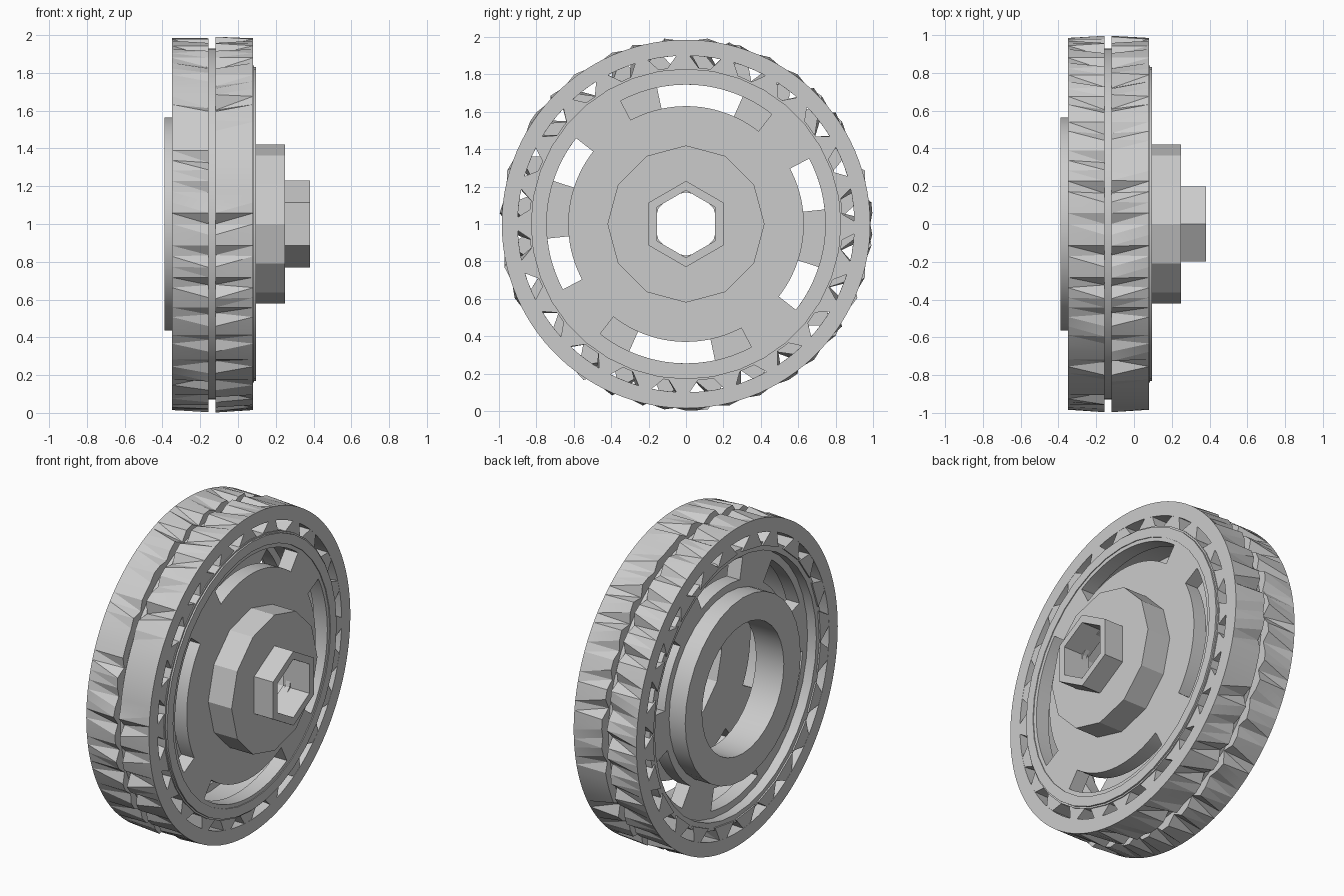
import bpy, bmesh, math, random
from mathutils import Vector

cube = bpy.data.objects.get("Cube")
if cube:
    bpy.data.objects.remove(cube, do_unlink=True)

grey = bpy.data.materials.new("light grey")
grey.use_nodes = True
grey.diffuse_color = (0.6, 0.6, 0.6, 1)
grey.node_tree.nodes["Principled BSDF"].inputs["Base Color"].default_value = (0.6, 0.6, 0.6, 1)


def polar(x, r, deg):
    """Point on the wheel: the axle runs along x, angle measured from the top."""
    a = math.radians(deg)
    return Vector((x, r * math.sin(a), 1 + r * math.cos(a)))


def finish(bm, name, smooth=True):
    bmesh.ops.recalc_face_normals(bm, faces=bm.faces)
    mesh = bpy.data.meshes.new(name)
    bm.to_mesh(mesh)
    bm.free()
    mesh.materials.append(grey)
    obj = bpy.data.objects.new(name, mesh)
    bpy.context.collection.objects.link(obj)
    if smooth:
        bpy.ops.object.select_all(action="DESELECT")
        obj.select_set(True)
        bpy.context.view_layer.objects.active = obj
        bpy.ops.object.shade_smooth_by_angle(angle=math.radians(12))
    return obj


def plate(name, radii, x0, x1, sides, start=0, keep=lambda ring, deg: True, smooth=True):
    """Flat annulus made of polar cells, with some cells left out, extruded along x."""
    bm = bmesh.new()
    step = 360 / sides
    grid = [[bm.verts.new(polar(x0, r, start + i * step)) for i in range(sides)] for r in radii]
    for k in range(len(radii) - 1):
        for i in range(sides):
            if keep(k, (i + 0.5) * step):
                j = (i + 1) % sides
                bm.faces.new((grid[k][i], grid[k][j], grid[k + 1][j], grid[k + 1][i]))
    geo = bmesh.ops.extrude_face_region(bm, geom=bm.faces[:], use_keep_orig=True)
    moved = [v for v in geo["geom"] if isinstance(v, bmesh.types.BMVert)]
    bmesh.ops.translate(bm, verts=moved, vec=(x1 - x0, 0, 0))
    return finish(bm, name, smooth)


def slots(count, width):
    """Leave out evenly spaced arcs from the middle ring of cells."""
    pitch = 360 / count
    return lambda ring, deg: ring != 1 or min(deg % pitch, pitch - deg % pitch) > width / 2


def tread_rim(name, x_face, x_gap, seed):
    """Hoop with a clean face edge and V-shaped notches along the gap edge."""
    rng = random.Random(seed)
    sides = 108
    bm = bmesh.new()
    rows = []
    for i in range(sides):
        deg = i * 360 / sides
        notch = i % 3 == 0 and rng.random() < 0.85
        r_gap = rng.uniform(0.935, 0.96) if notch else rng.choice((0.985, 0.985, 0.998))
        corners = ((x_face, 0.985), (x_gap, r_gap), (x_gap, 0.9), (x_face, 0.9))
        rows.append([bm.verts.new(polar(x, r, deg)) for x, r in corners])
    for i in range(sides):
        a, b = rows[i], rows[(i + 1) % sides]
        for k in range(4):
            m = (k + 1) % 4
            if k == 0:
                bm.faces.new((a[k], a[m], b[k]))
                bm.faces.new((a[m], b[m], b[k]))
            else:
                bm.faces.new((a[k], a[m], b[m], b[k]))
    return finish(bm, name)


def wedge_teeth(name, x0, x1, offset, seed):
    """Triangular struts between the drum and a rim."""
    rng = random.Random(seed)
    bm = bmesh.new()
    count = 24
    for i in range(count):
        mid = offset + i * 360 / count + rng.uniform(-1.5, 1.5)
        base = rng.uniform(5.5, 7)
        ends = []
        for x, lean in ((x0, 0), (x1, rng.uniform(-2, 2))):
            outline = ((0.82, -base), (0.82, base), (0.91, 1.8 + lean), (0.91, lean - 1.8))
            ends.append([bm.verts.new(polar(x, r, mid + d)) for r, d in outline])
        a, b = ends
        bm.faces.new(a)
        bm.faces.new(b)
        for k in range(4):
            m = (k + 1) % 4
            for tri in ((a[k], a[m], b[m]), (a[k], b[m], b[k])):
                bm.faces.new(tri)
    return finish(bm, name, smooth=False)


# Two notched rims with the recessed hoop between them
tread_rim("outer_rim", 0.08, -0.12, 3)
tread_rim("inner_rim", -0.35, -0.155, 8)
plate("gap_hoop", (0.9, 0.93), -0.165, -0.11, 72)

# Struts joining the rims to the drum
wedge_teeth("outer_struts", 0.079, -0.11, 0, 1)
wedge_teeth("inner_struts", -0.349, -0.16, 5, 2)

# Drum with a slightly raised, stepped front lip
plate("drum", (0.79, 0.84), -0.34, 0.085, 36)
plate("drum_lip", (0.77, 0.83), 0.06, 0.095, 36)

# Slotted web discs
plate("front_disc", (0.36, 0.63, 0.745, 0.8), 0.0, 0.09, 120, 5, slots(4, 68))
plate("back_disc", (0.42, 0.61, 0.745, 0.8), -0.28, -0.19, 120, 6, slots(6, 36))

# Back collar around the open bore
plate("back_collar", (0.4, 0.565), -0.39, -0.2, 32)

# Front hub: hollow drum, cap and hexagonal boss
plate("hub_wall", (0.35, 0.42), 0.0, 0.24, 12, smooth=False)
plate("hub_cap", (0.17, 0.42), 0.22, 0.25, 12, smooth=False)
plate("hex_boss", (0.18, 0.23), 0.2, 0.38, 6, smooth=False)
